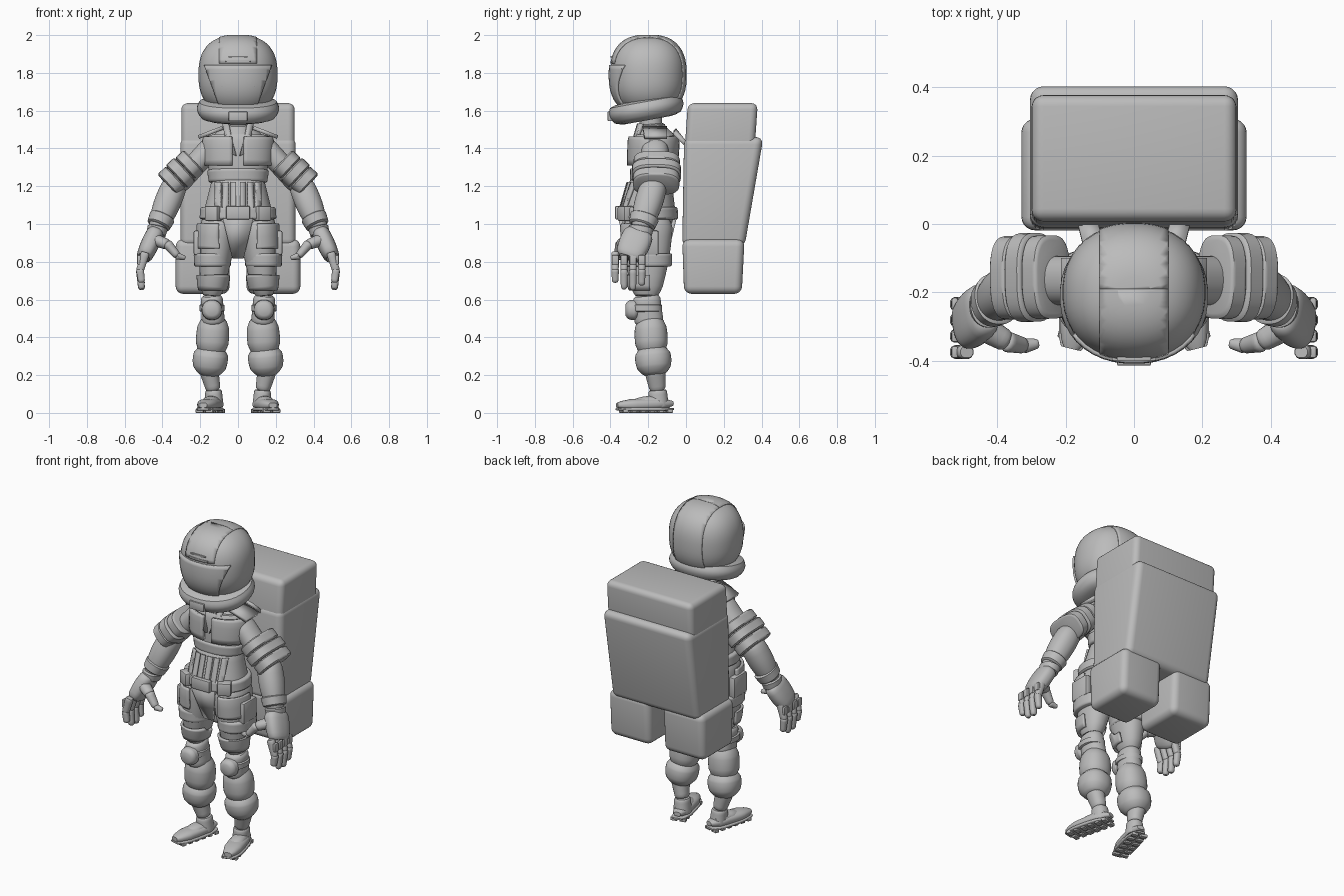
import bpy, bmesh, math
from mathutils import Vector, Matrix

cube = bpy.data.objects.get("Cube")
if cube:
    bpy.data.objects.remove(cube, do_unlink=True)

shade = (.5, .5, .5, 1)
grey = bpy.data.materials.new("suit_grey")
grey.use_nodes = True
grey.diffuse_color = shade
grey.node_tree.nodes["Principled BSDF"].inputs["Base Color"].default_value = shade


def finish(name, bm, mirror=False, solid=0):
    """Turn a bmesh into a shaded object, optionally thickened and mirrored."""
    bmesh.ops.recalc_face_normals(bm, faces=bm.faces)
    mesh = bpy.data.meshes.new(name)
    bm.to_mesh(mesh)
    bm.free()
    mesh.materials.append(grey)
    part = bpy.data.objects.new(name, mesh)
    bpy.context.collection.objects.link(part)
    bpy.ops.object.select_all(action='DESELECT')
    part.select_set(True)
    bpy.context.view_layer.objects.active = part
    bpy.ops.object.shade_smooth_by_angle(angle=math.radians(40))
    if solid:
        thickness = part.modifiers.new("thickness", 'SOLIDIFY')
        thickness.thickness, thickness.offset = solid, 0
    if mirror:
        part.modifiers.new("mirror", 'MIRROR')


def rounded(value, power):
    return math.copysign(abs(value) ** (2 / power), value)


def limb(start, end, r_start, r_end, depth=1, bulge=0, lip=.8, edge=.12):
    """Rings of a straight tapered limb with a sine bulge and softened ends."""
    start, end = Vector(start), Vector(end)
    rings = []
    inner = [edge + (1 - 2 * edge) * i / 6 for i in range(7)]
    for t in [0, edge / 3, *inner, 1 - edge / 3, 1]:
        near_end = max(0, 1 - min(t, 1 - t) / edge)
        radius = r_start + (r_end - r_start) * t + bulge * math.sin(math.pi * t)
        radius *= 1 - (1 - lip) * near_end ** 2
        rings.append((start.lerp(end, t), radius, radius * depth))
    return rings


def dome(centre, radius, depth, height, power, steps=24):
    """Rings of an upright superellipsoid."""
    rings = []
    for i in range(1, steps):
        t = -math.cos(math.pi * i / steps)
        r = radius * (1 - abs(t) ** power) ** (1 / power)
        rings.append((Vector(centre) + Vector((0, 0, height * t)), r, r * depth))
    return rings


def skin(name, rings, power=2.2, sides=32, grow=0, cuts=(), mirror=False, solid=0):
    """Skin rings at right angles to their axis; cuts remove what lies beyond a plane."""
    bm = bmesh.new()
    axis = (rings[-1][0] - rings[0][0]).normalized()
    across = axis.cross(Vector((0, 0, 1) if abs(axis.y) > .8 else (0, 1, 0))).normalized()
    along = across.cross(axis)
    angles = [math.tau * (k + .5) / sides for k in range(sides)]
    loops = []
    for centre, rx, ry in rings:
        loops.append([bm.verts.new(centre + across * (rx + grow) * rounded(math.cos(a), power)
                                   + along * (ry + grow) * rounded(math.sin(a), power))
                      for a in angles])
    for low, high in zip(loops, loops[1:]):
        for k in range(sides):
            j = (k + 1) % sides
            bm.faces.new((low[k], low[j], high[j], high[k]))
    bm.faces.new(loops[0])
    bm.faces.new(loops[-1])
    for point, normal in cuts:
        bmesh.ops.bisect_plane(bm, geom=bm.verts[:] + bm.edges[:] + bm.faces[:],
                               plane_co=point, plane_no=normal, clear_outer=True)
    finish(name, bm, mirror, solid)


def plate(name, rings, x, z, front=True, grow=.01, solid=.015, mirror=False, extra=()):
    """Armour: a window of a part's own surface, lifted off it and thickened."""
    window = [((x[0], 0, 0), (-1, 0, 0)), ((x[1], 0, 0), (1, 0, 0)),
              ((0, 0, z[0]), (0, 0, -1)), ((0, 0, z[1]), (0, 0, 1)),
              ((0, -.19, 0), (0, 1 if front else -1, 0)), *extra]
    skin(name, rings, sides=40, grow=grow, cuts=window, mirror=mirror, solid=solid)


def soften(bm, bevel, segments):
    bmesh.ops.bevel(bm, geom=bm.edges[:], offset=bevel, segments=segments,
                    profile=.5, affect='EDGES', clamp_overlap=True)


def box(name, centre, size, turn=0, mirror=False, bevel=.005):
    bm = bmesh.new()
    bmesh.ops.create_cube(bm, size=1, matrix=Matrix.Translation(centre)
                          @ Matrix.Rotation(turn, 4, 'Z') @ Matrix.Diagonal((*size, 1)))
    soften(bm, bevel, 2)
    finish(name, bm, mirror)


def block(name, profile, left, right, bevel, mirror=False):
    """Extrude a (y, z) side profile across x and round its edges."""
    bm = bmesh.new()
    near, far = ([bm.verts.new((x, y, z)) for y, z in profile] for x in (left, right))
    bm.faces.new(near)
    bm.faces.new(far)
    for i in range(len(profile)):
        bm.faces.new((near[i - 1], near[i], far[i], far[i - 1]))
    bmesh.ops.recalc_face_normals(bm, faces=bm.faces)
    soften(bm, bevel, 5)
    finish(name, bm, mirror)


def panel(name, points, solid=.02, mirror=False):
    bm = bmesh.new()
    bm.faces.new([bm.verts.new(p) for p in points])
    finish(name, bm, mirror, solid)


def at(z, y=-.2, x=0):
    return Vector((x, y, z))


everywhere = (-.3, .3)

# Helmet: dome, jaw guard, crown strip and tapered faceplate
helmet = dome(at(1.79), .21, .95, .21, 2.5)
skin("helmet_dome", helmet, sides=40, cuts=[(at(1.58), (0, 0, -1))])
skin("helmet_jaw_guard", limb(at(1.55), at(1.66, -.22), .18, .195, .92, .03, .75), sides=40)
plate("helmet_crown_strip", helmet, (-.1, .1), (1.6, 2.1), False, .002, .006)
plate("helmet_brow_strip", helmet, (-.1, .1), (1.85, 2.1), True, .002, .006)
taper = [(at(1.55, x=side * .07), (side, 0, -.36)) for side in (-1, 1)]
plate("helmet_faceplate", helmet, everywhere, (1.56, 1.84), grow=.003, extra=taper)
for name, z, width in (("upper", 1.885, .1), ("lower", 1.86, .13)):
    box("brow_slot_" + name, at(z, -.395), (width, .01, .008), bevel=.001)
box("faceplate_slot", at(1.75, -.385, .08), (.01, .02, .05), .3, True, .002)
box("chin_vent", at(1.57, -.4), (.1, .03, .05))

# Neck and torso
pelvis = limb(at(.82), at(1.06), .05, .19, .76, .02)
coat = limb(at(1.05), at(1.23, -.185), .185, .14, .8, lip=.95)
chest = limb(at(1.2, -.18), at(1.47, -.165), .14, .165, .7, .01, .9)
yoke = limb(at(1.44, -.165), at(1.52, -.18), .16, .075, .75)
skin("neck", limb(at(1.45, -.18), at(1.6, -.19), .06, .06))
skin("collar", limb(at(1.47, -.18), at(1.53, -.185), .09, .07))
for name, part in (("pelvis", pelvis), ("coat", coat), ("chest", chest), ("yoke", yoke)):
    skin(name, part)
plate("chest_plate", chest, (.03, .3), (1.31, 1.46), mirror=True, grow=.015, solid=.025)
plate("back_plate", chest, everywhere, (1.31, 1.46), False)
skin("rib_band", limb(at(1.22, -.18), at(1.285, -.175), .155, .165, .75, lip=.95))
for i in range(3):
    left = .01 + .04 * i
    plate(f"coat_rib_{i}", coat, (left, left + .03), (1.08, 1.22), grow=.006, mirror=True)
panel("shoulder_wing", [(.08, -.23, 1.51), (.21, -.22, 1.46), (.21, -.1, 1.46), (.08, -.1, 1.51)],
      mirror=True)
panel("collar_flap", [(.01, -.3, 1.36), (.05, -.29, 1.38), (.08, -.23, 1.53), (.05, -.25, 1.53)],
      mirror=True)

# Belt, buckle, pouches and groin guards
skin("belt", limb(at(1.025), at(1.09), .205, .2, .78, lip=.95))
box("belt_buckle", at(1.06, -.36), (.125, .03, .07))
box("belt_pouch", at(1.055, -.32, .13), (.08, .06, .08), .5, True, .01)
for name, top, low in (("groin_guard", -.35, -.29), ("seat_guard", -.06, -.11)):
    panel(name, [(-.08, top, 1.03), (.08, top, 1.03), (.03, low, .82), (-.03, low, .82)])

# Legs
knee = at(.62, -.21, .14)
shin = at(.47, -.195, .13)
calf = at(.32, -.18, .14)
cuff = at(.2, -.165, .155)
ankle = at(.12, -.15, .13)
thigh = limb(at(1.03, x=.1), knee, .1, .055, 1.33, .01)
skin("thigh", thigh, mirror=True)
skin("knee", limb(knee, shin, .058, .062, 1.25), mirror=True)
skin("knee_strap", limb(at(.535, -.21, .138), at(.575, -.21, .138), .067, .067, 1.25), mirror=True)
skin("knee_pad", limb(at(.545, -.25, .138), at(.545, -.32, .138), .056, .05, lip=.6, edge=.3),
     mirror=True)
skin("thigh_strap", limb(at(.775, x=.135), at(.845, x=.135), .098, .1, 1.28, lip=.93), mirror=True)
plate("hip_plate", thigh, (.1, .3), (.87, 1), mirror=True)
plate("knee_cuff", thigh, (.05, .3), (.65, .73), mirror=True)
box("thigh_pouch", at(.9, -.21, .215), (.04, .13, .13), 0, True, .01)
skin("calf", limb(at(.5, -.19, .128), calf, .075, .08, 1, .01, edge=.25), mirror=True)
skin("calf_puff", limb(calf + at(.03, 0), cuff, .08, .07, 1.03, .018, .7, .25), mirror=True)
skin("boot_shaft", limb(cuff + at(.03, 0), ankle, .052, .038, 1.1), mirror=True)
skin("boot_ankle", limb(ankle, at(.03, -.145, .125), .044, .05, 1.1, lip=.9), mirror=True)

# Feet, splayed outward, with lugged soles
heel, toe = at(.05, -.07, .11), at(.04, -.365, .185)
skin("foot", limb(heel, toe, .042, .045, .6, .01, .5, .25), 2.4, mirror=True)
skin("instep", limb(at(.065, -.1, .12), at(.05, -.27, .16), .042, .045, .75, lip=.6, edge=.3),
     mirror=True)
skin("sole", limb(heel - at(.03, 0), toe - at(.02, 0), .045, .05, .2, .01, .6, .25), 4, mirror=True)
for i in range(6):
    for side in (-1, 1):
        spot = heel.lerp(toe, .08 + .16 * i) + Vector((side * .026, side * .007, 0))
        box("sole_lug", (spot.x, spot.y, .01), (.04, .027, .02), .25, True, .003)

# Arms with three-banded sleeves
shoulder, elbow, wrist = at(1.42, -.165, .13), at(1.2, -.165, .33), at(.96, -.245, .435)
skin("upper_arm", limb(shoulder, elbow, .06, .06, 1.2), mirror=True)
sleeve_top, sleeve_end = at(1.335, -.155, .235), at(1.205, -.158, .375)
for i, name in enumerate(("top", "middle", "bottom")):
    band = [sleeve_top.lerp(sleeve_end, (i + step) / 3) for step in (0, .97)]
    flare = .083 if name == "middle" else .078
    skin("sleeve_" + name, limb(*band, flare, flare, 1.57, lip=.88), 2.9, mirror=True)
skin("forearm", limb(elbow + at(.02, 0), wrist, .065, .042, 1.05, .016), mirror=True)
skin("wrist_cuff", limb(wrist.lerp(elbow, .34), wrist.lerp(elbow, .12), .07, .062, 1.12),
     mirror=True)
skin("glove_cuff", limb(wrist.lerp(elbow, .1), wrist - at(.02, 0), .055, .05, 1.22), mirror=True)

# Hands
knuckle = at(.82, -.305, .5)
skin("palm", limb(wrist, knuckle, .045, .04, 1.7, .006), 2.5, mirror=True)
for i, tip in enumerate((.69, .655, .65, .675)):
    y = -.375 + .047 * i
    bend = at(.75, y, .52)
    skin(f"finger_{i}", limb(at(.85, y, .49), bend, .024, .021, .9), 2.5, 12, mirror=True)
    skin(f"fingertip_{i}", limb(bend + at(.015, 0), at(tip, y, .51), .022, .018, .95, lip=.5),
         2.5, 12, mirror=True)
    box(f"knuckle_guard_{i}", at(.81, y, .525), (.018, .036, .05), 0, True)
thumb = [at(.92, -.3, .45), at(.89, -.345, .37), at(.83, -.357, .32), at(.82, -.35, .28)]
for i, (low, high) in enumerate(zip(thumb, thumb[1:])):
    size = .036 - .008 * i
    skin(f"thumb_{i}", limb(low.lerp(high, -.15), high, size, size - .008, 1.15, lip=.7), 2, 14,
         mirror=True)

# Backpack: tapered body, stepped lid, two lower pouches, shoulder straps
block("backpack_body", [(-.02, .88), (.31, .88), (.41, 1.46), (-.01, 1.46)], -.305, .305, .04)
block("backpack_lid", [(-.01, 1.35), (.36, 1.35), (.38, 1.64), (.01, 1.64)], -.3, .3, .035)
block("backpack_pouch", [(-.02, .92), (.31, .92), (.295, .63), (-.01, .63)], .045, .33, .04, True)
panel("shoulder_strap", [(.09, -.06, 1.5), (.15, -.06, 1.48), (.17, .02, 1.4), (.11, .02, 1.4)],
      mirror=True)
